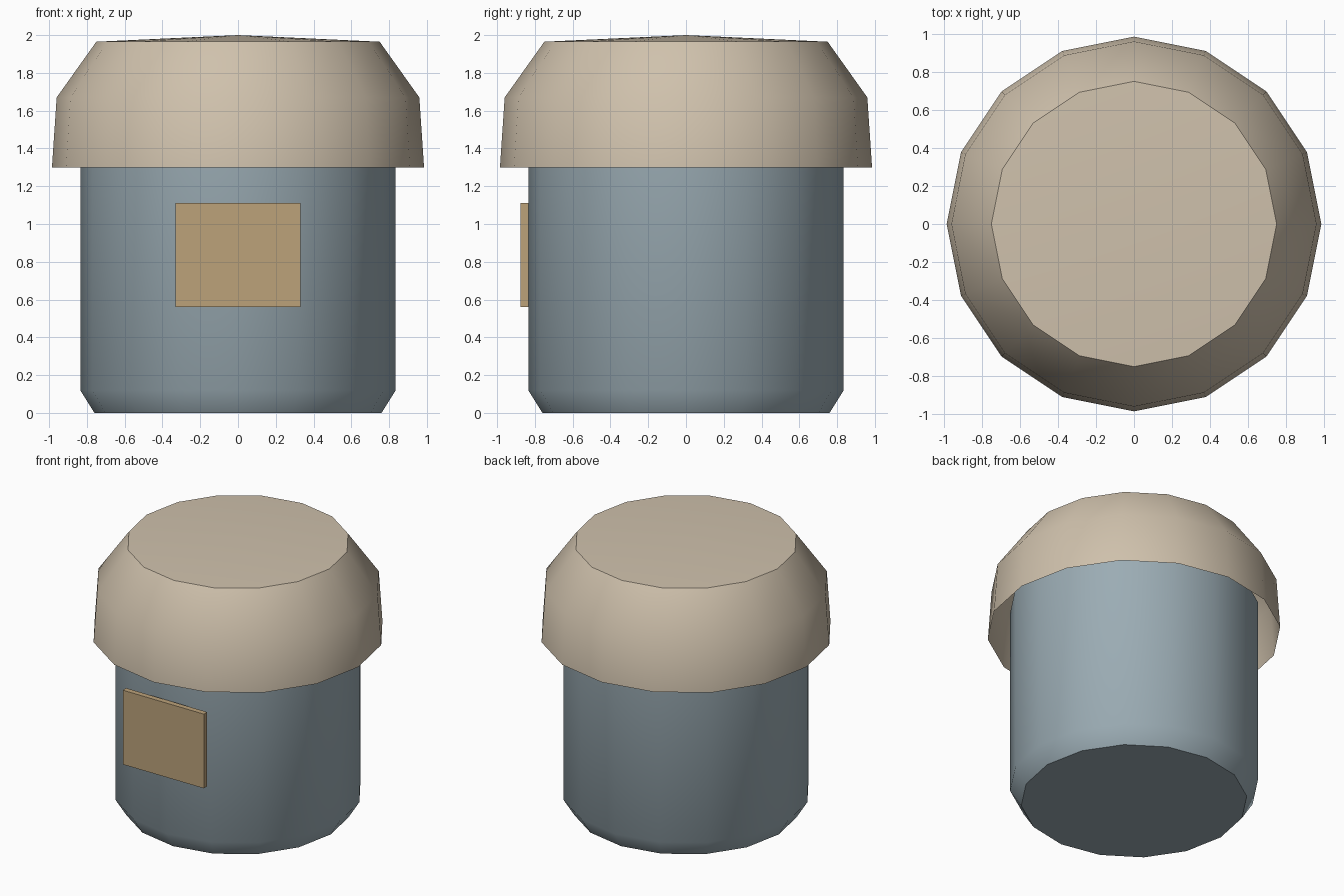
import bpy, bmesh, math

if "Cube" in bpy.data.objects:
    bpy.data.objects.remove(bpy.data.objects["Cube"])

SIDES = 16


def material(name, srgb):
    m = bpy.data.materials.new(name)
    lin = [((c / 255 + 0.055) / 1.055) ** 2.4 for c in srgb]
    m.diffuse_color = (*lin, 1)
    m.use_nodes = True
    m.node_tree.nodes["Principled BSDF"].inputs["Base Color"].default_value = m.diffuse_color
    return m


def finish(bm, name, mat, smooth):
    me = bpy.data.meshes.new(name)
    bm.to_mesh(me)
    bm.free()
    ob = bpy.data.objects.new(name, me)
    bpy.context.collection.objects.link(ob)
    me.materials.append(mat)
    if smooth:
        bpy.ops.object.select_all(action='DESELECT')
        ob.select_set(True)
        bpy.context.view_layer.objects.active = ob
        bpy.ops.object.shade_smooth_by_angle(angle=math.radians(42))
    return ob


def lathe(name, profile, mat, cap_bottom=False, apex=None):
    """Turn (radius, z) points around z, bottom to top."""
    bm = bmesh.new()
    rings = []
    for r, z in profile:
        rings.append([bm.verts.new((r * math.cos(a), r * math.sin(a), z))
                      for a in (2 * math.pi * i / SIDES for i in range(SIDES))])
    for lo, hi in zip(rings, rings[1:]):
        for i in range(SIDES):
            j = (i + 1) % SIDES
            bm.faces.new((lo[i], lo[j], hi[j], hi[i]))
    if cap_bottom:
        bm.faces.new(rings[0][::-1])
    if apex is not None:
        tip = bm.verts.new((0, 0, apex))
        for i in range(SIDES):
            bm.faces.new((rings[-1][i], rings[-1][(i + 1) % SIDES], tip))
    return finish(bm, name, mat, True)


glass = material("blue grey", (155, 172, 180))
cream = material("warm cream", (207, 193, 172))
tan = material("label tan", (188, 162, 122))

# Jar body, rising inside the lid
lathe("jar_body", [(0.76, 0), (0.835, 0.12), (0.835, 1.5)], glass,
      cap_bottom=True, apex=1.5)

# Overhanging lid, open underneath, with a slightly domed top
lathe("lid", [(0.985, 1.30), (0.96, 1.67), (0.75, 1.965)], cream, apex=2.0)

# Front label plate
bm = bmesh.new()
bmesh.ops.create_cube(bm, size=1)
bmesh.ops.scale(bm, vec=(0.664, 0.04, 0.55), verts=bm.verts)
bmesh.ops.translate(bm, vec=(0, -0.855, 0.836), verts=bm.verts)
finish(bm, "label_plate", tan, False)
